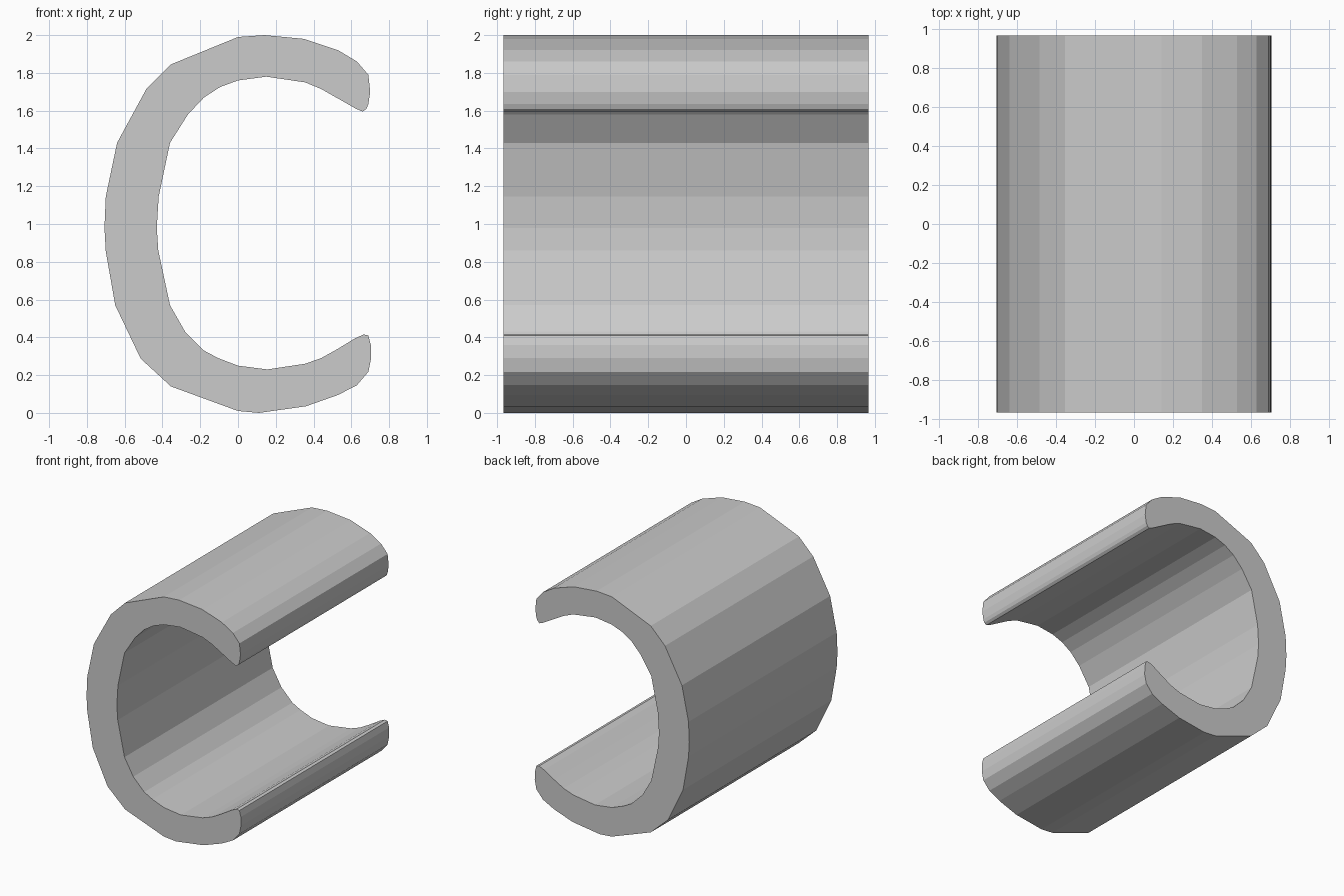
import bpy, bmesh

HALF_DEPTH = 0.967

# C-shaped cross-section (x, z): outer curve from upper tip to lower tip
outer = [(0.70, 1.70), (0.69, 1.79), (0.63, 1.86), (0.53, 1.92), (0.35, 1.98),
         (0.14, 2.0), (0, 1.99), (-0.355, 1.845), (-0.485, 1.715), (-0.64, 1.43),
         (-0.70, 1.145), (-0.707, 0.98), (-0.70, 0.855), (-0.65, 0.57),
         (-0.515, 0.287), (-0.355, 0.14), (0, 0.01), (0.11, 0), (0.36, 0.035),
         (0.53, 0.095), (0.63, 0.147), (0.69, 0.217), (0.705, 0.29), (0.703, 0.36)]
# Inner curve from lower tip back to upper tip
inner = [(0.69, 0.41), (0.665, 0.415), (0.62, 0.395), (0.53, 0.34), (0.44, 0.29),
         (0.355, 0.26), (0.155, 0.23), (0, 0.25), (-0.105, 0.29), (-0.18, 0.33),
         (-0.28, 0.43), (-0.36, 0.57), (-0.422, 0.86), (-0.43, 0.98),
         (-0.42, 1.145), (-0.36, 1.43), (-0.265, 1.58), (-0.18, 1.67),
         (-0.095, 1.725), (0, 1.76), (0.15, 1.78), (0.355, 1.75), (0.44, 1.715),
         (0.625, 1.61), (0.66, 1.595), (0.68, 1.61), (0.69, 1.635)]

# Extrude the section along y into an open tube
bm = bmesh.new()
face = bm.faces.new([bm.verts.new((x, -HALF_DEPTH, z)) for x, z in outer + inner])
result = bmesh.ops.extrude_face_region(bm, geom=[face], use_keep_orig=True)
moved = [v for v in result["geom"] if isinstance(v, bmesh.types.BMVert)]
bmesh.ops.translate(bm, verts=moved, vec=(0, 2 * HALF_DEPTH, 0))
bmesh.ops.recalc_face_normals(bm, faces=bm.faces)

mesh = bpy.data.meshes.new("c_shaped_tube")
bm.to_mesh(mesh)
bm.free()
bpy.context.collection.objects.link(bpy.data.objects.new("c_shaped_tube", mesh))
